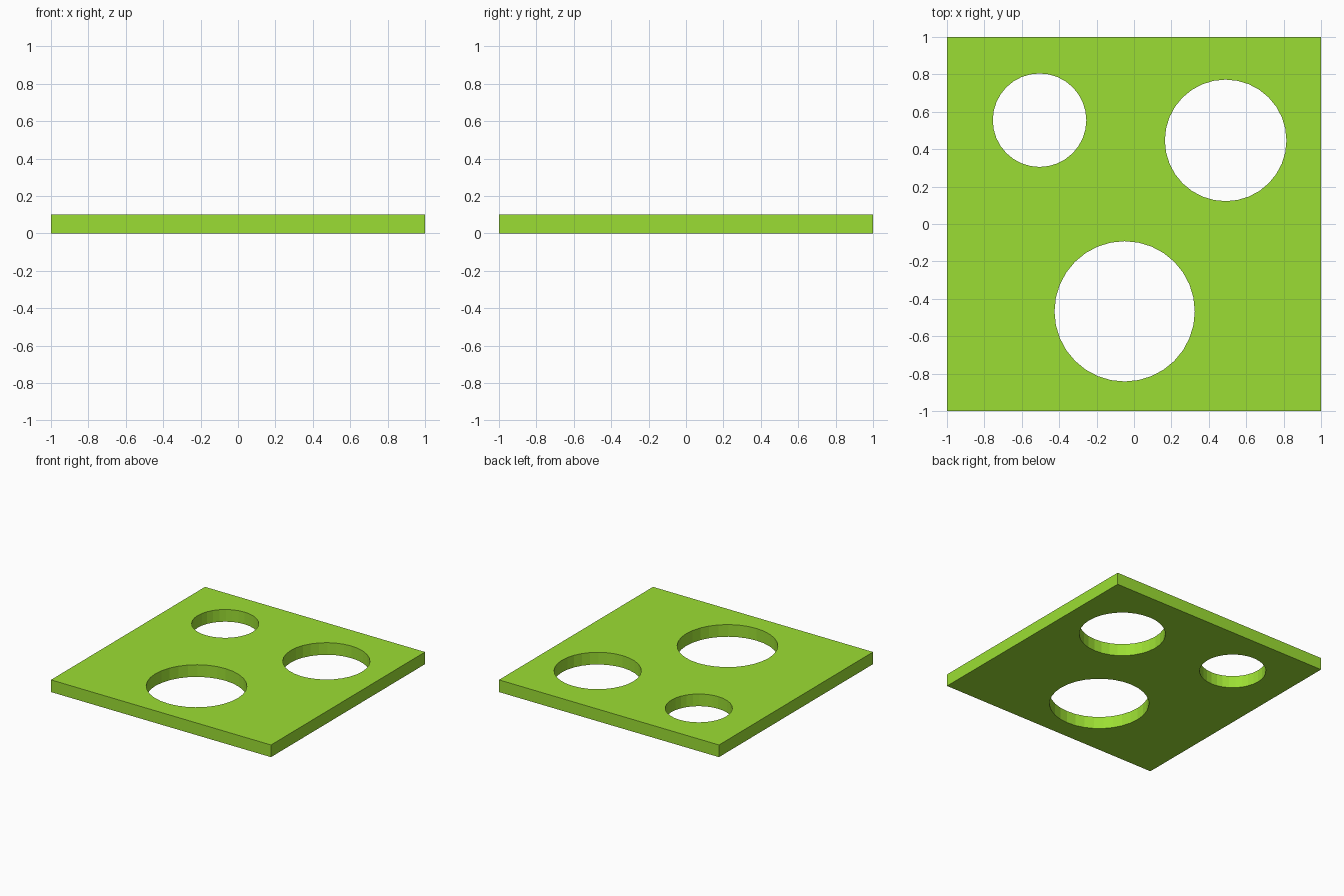
import bpy

if "Cube" in bpy.data.objects:
    bpy.data.objects.remove(bpy.data.objects["Cube"])

THICK = 0.1
# x, y, radius of each round opening
HOLES = [(-0.505, 0.555, 0.25), (0.49, 0.447, 0.325), (-0.05, -0.467, 0.375)]

# Square plate
bpy.ops.mesh.primitive_cube_add(size=1, location=(0, 0, THICK / 2))
plate = bpy.context.object
plate.name = "plate"
plate.scale = (2, 2, THICK)
bpy.ops.object.transform_apply(location=False, rotation=False, scale=True)

mat = bpy.data.materials.new("lime_green")
mat.diffuse_color = (0.33, 0.73, 0.033, 1)
mat.use_nodes = True
mat.node_tree.nodes["Principled BSDF"].inputs["Base Color"].default_value = mat.diffuse_color
plate.data.materials.append(mat)

# Round through-holes
for x, y, r in HOLES:
    bpy.ops.mesh.primitive_cylinder_add(vertices=32, radius=r, depth=THICK * 4,
                                        location=(x, y, THICK / 2))
    cutter = bpy.context.object
    cutter.name = "hole_cutter"
    cutter.hide_render = True
    cutter.data.materials.append(mat)
    mod = plate.modifiers.new("hole", 'BOOLEAN')
    mod.operation = 'DIFFERENCE'
    mod.solver = 'EXACT'
    mod.object = cutter
    bpy.context.view_layer.objects.active = plate
    bpy.ops.object.modifier_apply(modifier=mod.name)
    bpy.data.objects.remove(cutter)
